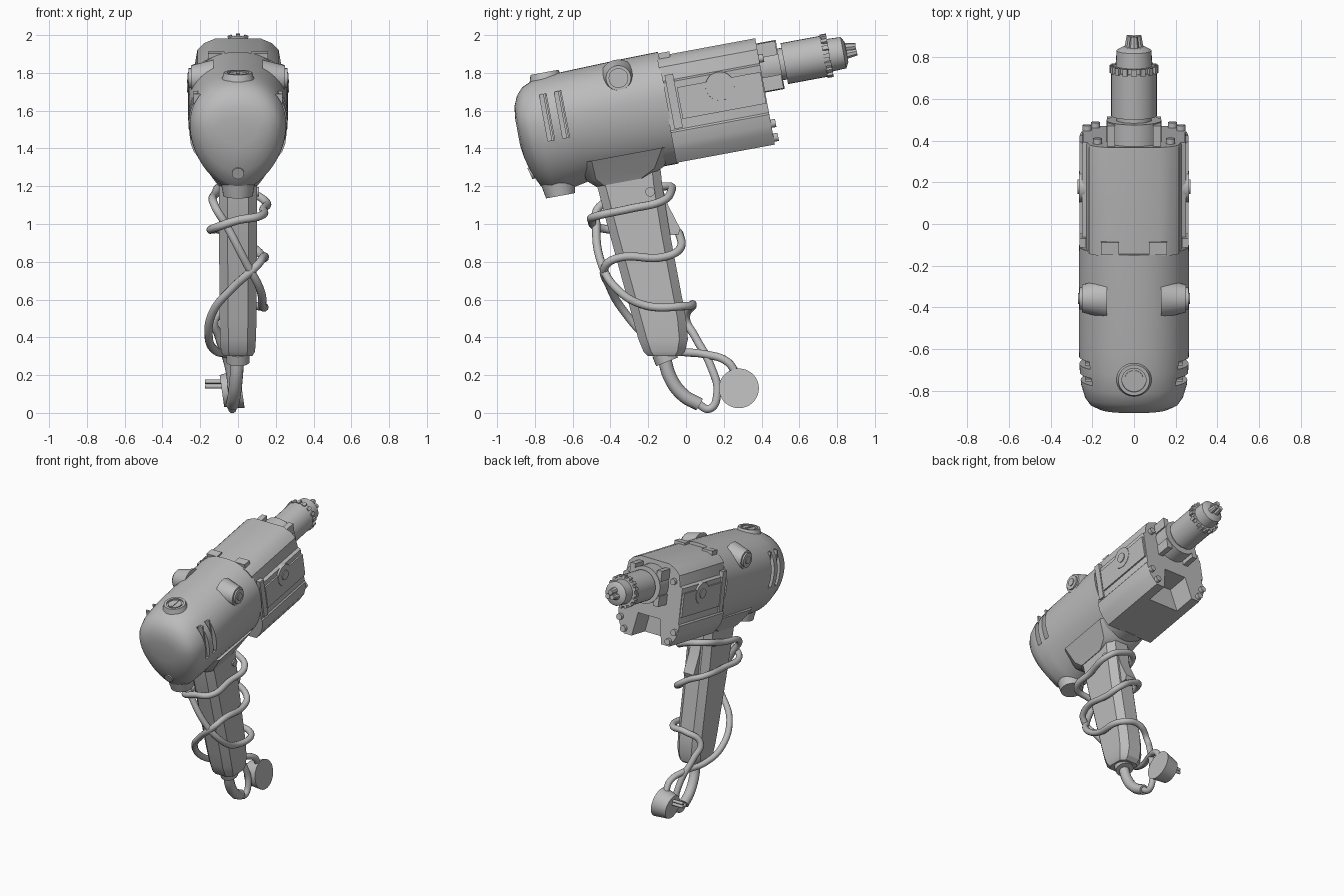
import bpy, bmesh, math
from mathutils import Matrix, Vector

cube = bpy.data.objects.get("Cube")
if cube:
    bpy.data.objects.remove(cube)

grey = bpy.data.materials.new("grey")
grey.use_nodes = True
grey.diffuse_color = (0.5, 0.5, 0.5, 1)
grey.node_tree.nodes["Principled BSDF"].inputs["Base Color"].default_value = (0.5, 0.5, 0.5, 1)

WORLD = Matrix.Identity(4)
# Tilted drill frame: x sideways, y along the drill axis, z across it
TILT = Matrix.Translation((0, 0, 1.6)) @ Matrix.Rotation(math.radians(10.5), 4, 'X')
AXIS = 0.15


def smooth(ob, angle=32):
    bpy.ops.object.select_all(action='DESELECT')
    bpy.context.view_layer.objects.active = ob
    ob.select_set(True)
    bpy.ops.object.shade_smooth_by_angle(angle=math.radians(angle))


def finish(name, bm, frame=WORLD):
    bm.transform(frame)
    bmesh.ops.recalc_face_normals(bm, faces=bm.faces)
    me = bpy.data.meshes.new(name)
    bm.to_mesh(me)
    bm.free()
    me.materials.append(grey)
    ob = bpy.data.objects.new(name, me)
    bpy.context.collection.objects.link(ob)
    smooth(ob)
    return ob


def loft(name, rings, frame=WORLD):
    bm = bmesh.new()
    loops = [[bm.verts.new(p) for p in ring] for ring in rings]
    n = len(loops[0])
    for a, b in zip(loops, loops[1:]):
        for i in range(n):
            bm.faces.new((a[i], a[(i + 1) % n], b[(i + 1) % n], b[i]))
    bm.faces.new(loops[0])
    bm.faces.new(loops[-1])
    return finish(name, bm, frame)


def rod(name, a, b, r1, r2=None, frame=TILT, n=28):
    a, b = Vector(a), Vector(b)
    d = b - a
    bm = bmesh.new()
    bmesh.ops.create_cone(bm, cap_ends=True, segments=n, radius1=r1,
                          radius2=r1 if r2 is None else r2, depth=d.length)
    bm.transform(Matrix.Translation((a + b) / 2) @ d.to_track_quat('Z', 'Y').to_matrix().to_4x4())
    return finish(name, bm, frame)


def box(name, centre, size, frame=TILT):
    bm = bmesh.new()
    bmesh.ops.create_cube(bm, size=1)
    bm.transform(Matrix.Translation(centre) @ Matrix.Diagonal((*size, 1)))
    return finish(name, bm, frame)


def cut(ob, cutters):
    for c in cutters:
        m = ob.modifiers.new("cut", 'BOOLEAN')
        m.operation, m.solver, m.object = 'DIFFERENCE', 'EXACT', c
    dg = bpy.context.evaluated_depsgraph_get()
    me = bpy.data.meshes.new_from_object(ob.evaluated_get(dg))
    ob.modifiers.clear()
    ob.data = me
    for c in cutters:
        bpy.data.objects.remove(c)
    smooth(ob)


def tube(name, pts, r):
    cu = bpy.data.curves.new(name, 'CURVE')
    cu.dimensions, cu.bevel_depth, cu.bevel_resolution = '3D', r, 3
    cu.use_fill_caps, cu.resolution_u = True, 10
    sp = cu.splines.new('BEZIER')
    sp.bezier_points.add(len(pts) - 1)
    for bp, p in zip(sp.bezier_points, pts):
        bp.co = p
        bp.handle_left_type = bp.handle_right_type = 'AUTO'
    cu.materials.append(grey)
    ob = bpy.data.objects.new(name, cu)
    bpy.context.collection.objects.link(ob)


# Motor housing: egg-shaped sections along the axis
def egg(s, top, bot, w, p, n=48):
    mid = bot + (top - bot) * 0.6
    ring = []
    for i in range(n):
        a = 2 * math.pi * i / n
        c, q = math.cos(a), math.sin(a)
        x = math.copysign(abs(c) ** (0.9 if q > 0 else p), c) * w
        h = mid + (top - mid if q > 0 else mid - bot) * q
        ring.append((x, s, h))
    return ring


motor = loft("motor_housing", [egg(*r) for r in (
    (-.897, .13, -.02, .11, 1), (-.888, .19, -.09, .165, 1.05), (-.866, .24, -.17, .21, 1.15),
    (-.83, .28, -.25, .236, 1.25), (-.77, .306, -.295, .254, 1.35), (-.68, .318, -.295, .262, 1.35),
    (-.58, .322, -.275, .265, 1.2), (-.3, .33, -.27, .265, 1.0), (-.09, .333, -.268, .264, .9))], TILT)
cut(motor, [box("vent_cutter", (side * .255, s, .1), (.12, .036, .25))
            for side in (-1, 1) for s in (-.73, -.65)])
for side in (-1, 1):
    for s in (-.73, -.65):
        box("vent_slat", (side * .205, s + .008, .1), (.06, .012, .25))

# Rear foot with open end, rear screw and top cap
foot = rod("rear_foot", (0, -.735, -.14), (0, -.735, -.322), .11, .078)
cut(foot, [rod("foot_cutter", (0, -.735, -.29), (0, -.735, -.36), .06)])
rod("rear_screw", (0, -.8, -.16), (0, -.873, -.178), .032)
cap = rod("top_cap", (0, -.7, .27), (0, -.7, .336), .095, .075)
cut(cap, [rod("cap_cutter", (0, -.7, .325), (0, -.7, .36), .058)])
rod("top_cap_screw", (0, -.7, .28), (0, -.7, .332), .046)
box("top_cap_slot", (0, -.7, .332), (.014, .08, .008))

# Brush caps
for side in (-1, 1):
    rod("brush_boss", (side * .13, -.32, .235), (side * .25, -.32, .235), .098, .066)
    rod("brush_cap", (side * .2, -.32, .235), (side * .262, -.32, .235), .052)
    rod("brush_screw", (side * .2, -.32, .235), (side * .268, -.32, .235), .027)

# Gearbox
half = [(.12, .31), (.18, .285), (.215, .25), (.228, .175), (.25, .165), (.25, -.09),
        (.258, -.1), (.25, -.16), (.235, -.2), (.19, -.262)]
outline = half + [(-x, h) for x, h in reversed(half)]
gear = loft("gearbox", [[(x * k, s, h) for x, h in outline]
                        for s, k in ((-.1, 1), (.42, 1), (.43, .98))], TILT)
notch = [(-.13, -.3), (.13, -.3), (.09, -.09), (-.09, -.09)]
cut(gear, [loft("notch_cutter", [[(x, s, h) for x, h in notch] for s in (.27, .5)], TILT)])

for side in (-1, 1):
    box("side_panel", (side * .245, .20, .045), (.032, .45, .17))
    box("side_clip", (side * .246, -.055, .06), (.03, .045, .29))
    box("top_clip", (side * .115, -.06, .305), (.085, .06, .04))
    rod("gear_boss", (side * .22, .2, .095), (side * .264, .2, .095), .08, .076)
    rod("gear_boss_screw", (side * .22, .2, .095), (side * .27, .2, .095), .035)
    for x, h in ((.225, -.15), (.185, -.225), (.175, .2)):
        rod("gear_screw", (side * x, .4, h), (side * x, .455, h), .022, n=16)

# Spindle neck with lugs
rod("neck", (0, .4, AXIS), (0, .535, AXIS), .132)
for sx in (-1, 1):
    for sh in (-1, 1):
        box("neck_lug", (sx * .11, .465, AXIS + sh * .09), (.04, .13, .075))
rod("spindle", (0, .5, AXIS), (0, .58, AXIS), .085)

# Chuck
rod("chuck_body", (0, .557, AXIS), (0, .775, AXIS), .11)
rod("chuck_gear", (0, .77, AXIS), (0, .80, AXIS), .103)
for i in range(16):
    a = 2 * math.pi * i / 16
    turn = Matrix.Translation((0, .785, AXIS)) @ Matrix.Rotation(a, 4, 'Y')
    box("chuck_tooth", (0, 0, .106), (.022, .034, .022), TILT @ turn)
rod("chuck_nose", (0, .79, AXIS), (0, .875, AXIS), .088, .084)
rod("chuck_tip", (0, .875, AXIS), (0, .892, AXIS), .084, .055)
for i in range(3):
    turn = Matrix.Translation((0, .9, AXIS)) @ Matrix.Rotation(2 * math.pi * i / 3, 4, 'Y')
    rod("chuck_jaw", (0, -.02, .026), (0, .045, .021), .025, .018, TILT @ turn, 8)


# Handle and its collar: chamfered rectangles
def octagon(z, y0, y1, w, c):
    right = [(w - c, y0), (w, y0 + c), (w, y1 - c), (w - c, y1)]
    return [(x, y, z) for x, y in right] + [(-x, y, z) for x, y in reversed(right)]


loft("handle", [octagon(*r) for r in (
    (.3, -.2, -.03, .075, .03), (.325, -.225, -.005, .09, .04), (.39, -.252, .01, .095, .045),
    (.5, -.282, .0, .098, .045), (.95, -.405, -.085, .1, .045), (1.2, -.47, -.125, .1, .045),
    (1.34, -.48, -.14, .1, .045))])
loft("handle_collar", [octagon(*r) for r in (
    (-.31, -.54, -.26, .105, .04), (-.27, -.585, -.17, .13, .05), (-.17, -.6, -.1, .2, .06))], TILT)

# Trigger
profile = [(-.2, 1.2), (-.13, 1.21), (-.095, 1.1), (-.03, .975), (-.04, .945), (-.14, .935)]
loft("trigger", [[(x, y, z) for y, z in profile] for x in (-.042, .042)])
rod("trigger_lock", (-.11, -.19, 1.17), (.11, -.19, 1.17), .025, frame=WORLD)

# Cord relief, cord wound around the handle, and plug
rod("relief_collar", (0, -.12, .32), (0, -.1, .27), .062, frame=WORLD)
tube("cord_relief", [(0, -.12, .31), (-.01, -.08, .18), (-.02, -.01, .09), (-.03, .07, .045)], .036)
tube("cord", [
    (-.03, .06, .05), (-.03, .125, .022), (-.03, .165, .1), (-.05, .13, .25), (-.1, .05, .4),
    (-.12, 0, .5), (-.02, .035, .57), (.11, .0, .565), (.128, -.22, .57), (.115, -.37, .66),
    (.04, -.45, .8), (-.06, -.475, .99), (-.12, -.46, 1.09), (-.12, -.25, 1.16), (-.07, -.1, 1.2),
    (.06, -.08, 1.17), (.14, -.12, 1.125), (.135, -.3, 1.08), (.11, -.48, 1.04), (0, -.5, 1.02),
    (-.12, -.46, .98), (-.13, -.25, .97), (-.1, -.07, .97), (0, -.03, .93), (.1, -.04, .86),
    (.13, -.12, .825), (.13, -.36, .82), (.1, -.425, .78), (-.03, -.4, .66), (-.13, -.33, .54),
    (-.155, -.2, .4), (-.12, -.05, .33), (-.06, .1, .31), (-.02, .22, .27), (-.02, .27, .2)], .022)
rod("plug", (-.085, .28, .115), (.02, .28, .13), .085, .106, WORLD, 36)
for z in (.14, .165):
    rod("plug_pin", (-.06, .28, z), (-.175, .28, z), .011, frame=WORLD, n=12)
